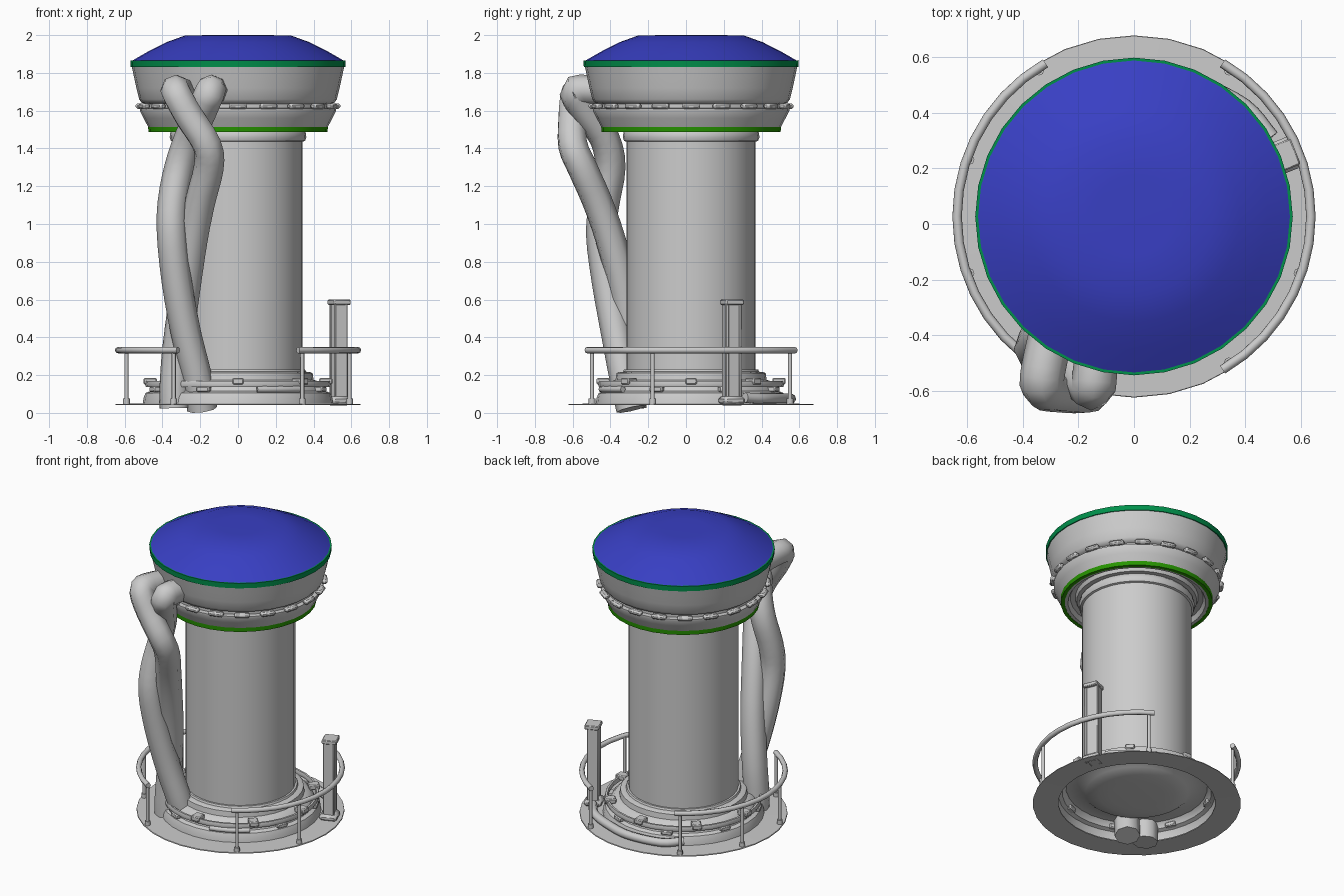
import bpy, bmesh, math
from mathutils import Vector, Matrix

if "Cube" in bpy.data.objects:
    bpy.data.objects.remove(bpy.data.objects["Cube"])

CY = 0.027      # y of the tower axis
SEG = 32


def material(name, rgb):
    m = bpy.data.materials.new(name)
    m.diffuse_color = (*rgb, 1)
    m.use_nodes = True
    m.node_tree.nodes["Principled BSDF"].inputs["Base Color"].default_value = m.diffuse_color
    return m


blue = material("blue", (0.04, 0.05, 0.55))
green_dark = material("green_upper", (0.0, 0.28, 0.07))
green_light = material("green_lower", (0.02, 0.3, 0.0))


def finish(name, bm, mat=None, angle=38):
    bmesh.ops.recalc_face_normals(bm, faces=bm.faces)
    me = bpy.data.meshes.new(name)
    bm.to_mesh(me)
    bm.free()
    ob = bpy.data.objects.new(name, me)
    bpy.context.collection.objects.link(ob)
    if mat:
        me.materials.append(mat)
    bpy.ops.object.select_all(action='DESELECT')
    ob.select_set(True)
    bpy.context.view_layer.objects.active = ob
    bpy.ops.object.shade_smooth_by_angle(angle=math.radians(angle))
    return ob


def lathe(name, profile, mat=None, closed=False):
    """Spin an (r, z) profile about the tower axis."""
    bm = bmesh.new()
    vs = [bm.verts.new((r, 0, z)) for r, z in profile]
    es = [bm.edges.new(p) for p in zip(vs, vs[1:])]
    if closed:
        es.append(bm.edges.new((vs[-1], vs[0])))
    bmesh.ops.spin(bm, geom=vs + es, cent=(0, 0, 0), axis=(0, 0, 1),
                   angle=2 * math.pi, steps=SEG, use_duplicate=False)
    bmesh.ops.remove_doubles(bm, verts=bm.verts, dist=1e-4)
    bmesh.ops.translate(bm, verts=bm.verts, vec=(0, CY, 0))
    return finish(name, bm, mat)


def polar(r, deg, z):
    a = math.radians(deg)
    return Vector((r * math.cos(a), CY + r * math.sin(a), z))


def tube(name, pts, radius, sides=8):
    """Sweep a capped round section along a list of points."""
    bm = bmesh.new()
    rings, up = [], None
    for i, p in enumerate(pts):
        t = (pts[min(i + 1, len(pts) - 1)] - pts[max(i - 1, 0)]).normalized()
        up = t.orthogonal() if up is None else up - t * up.dot(t)
        up.normalize()
        side = t.cross(up)
        rings.append([bm.verts.new(p + radius * (up * math.cos(2 * math.pi * k / sides)
                                                 + side * math.sin(2 * math.pi * k / sides)))
                      for k in range(sides)])
    for a, b in zip(rings, rings[1:]):
        for k in range(sides):
            n = (k + 1) % sides
            bm.faces.new((a[k], a[n], b[n], b[k]))
    bm.faces.new(rings[0])
    bm.faces.new(rings[-1])
    return finish(name, bm, angle=50)


def arc(r, z, a0, a1, n):
    return [polar(r, a0 + (a1 - a0) * i / n, z) for i in range(n + 1)]


def smooth_path(pts, n=4):
    """Catmull-Rom through the points."""
    P = [Vector(p) for p in pts]
    P = [2 * P[0] - P[1]] + P + [2 * P[-1] - P[-2]]
    out = []
    for a, b, c, d in zip(P, P[1:], P[2:], P[3:]):
        for i in range(n):
            t = i / n
            out.append(0.5 * (2 * b + (c - a) * t + (2 * a - 5 * b + 4 * c - d) * t * t
                              + (3 * b - a - 3 * c + d) * t ** 3))
    return out + [P[-2]]


def blocks(name, r, z, size, angles, bevel=0.006):
    """Bevelled boxes (radial, tangential, height) around the axis."""
    bm = bmesh.new()
    for a in angles:
        bmesh.ops.create_cube(bm, size=1, matrix=Matrix.Translation(polar(r, a, z))
                              @ Matrix.Rotation(math.radians(a), 4, 'Z')
                              @ Matrix.Diagonal((*size, 1)))
    bmesh.ops.bevel(bm, geom=bm.edges[:], offset=bevel, segments=1, affect='EDGES')
    return finish(name, bm)


# Head: dome, two coloured bands, bowl and lower skirt
lathe("dome", [(0.565, 1.862), (0.48, 1.911), (0.38, 1.962), (0.28, 1.998), (0.14, 2.0), (0, 2.0)], blue)
lathe("upper_band", [(0.54, 1.83), (0.568, 1.83), (0.57, 1.865), (0.54, 1.865)], green_dark, True)
lathe("head_bowl", [(0.562, 1.832), (0.551, 1.78), (0.538, 1.72), (0.523, 1.66), (0.51, 1.642),
                    (0.49, 1.636), (0.49, 1.614), (0.52, 1.612), (0.52, 1.60), (0.50, 1.56),
                    (0.475, 1.513)])
lathe("lower_band", [(0.45, 1.486), (0.474, 1.486), (0.476, 1.516), (0.45, 1.516)], green_light, True)
lathe("head_underside", [(0.455, 1.488), (0.43, 1.49), (0.415, 1.52), (0.385, 1.525), (0.375, 1.50),
                         (0.34, 1.50)])
blocks("head_studs", 0.522, 1.624, (0.04, 0.095, 0.03), [18 * i for i in range(20)], 0.01)

# Column with its neck collar
lathe("column", [(0.342, 0.18), (0.342, 1.46)])
lathe("neck_collar", [(0.34, 1.435), (0.355, 1.44), (0.362, 1.46), (0.358, 1.485), (0.34, 1.505)])

# Base: floor plate, stepped plinth and recessed underside
lathe("floor_plate", [(0.49, 0.05), (0.648, 0.047), (0.65, 0.041), (0.49, 0.044)], closed=True)
lathe("plinth", [(0.505, 0.046), (0.50, 0.08), (0.49, 0.105), (0.465, 0.115), (0.46, 0.13),
                 (0.43, 0.165), (0.40, 0.175), (0.395, 0.21), (0.385, 0.215), (0.36, 0.218),
                 (0.355, 0.23), (0.34, 0.23)])
lathe("underside_bowl", [(0.44, 0.15), (0.36, 0.15), (0.32, 0.12), (0.24, 0.104), (0.165, 0.10), (0, 0.10)])
lathe("plinth_ring", [(0.475, 0.138), (0.488, 0.138), (0.493, 0.153), (0.488, 0.17), (0.475, 0.17),
                      (0.47, 0.153)], closed=True)
blocks("ring_clips", 0.465, 0.168, (0.07, 0.06, 0.035), [45 * i for i in range(8)])
blocks("ring_feet", 0.47, 0.125, (0.05, 0.07, 0.03), [22.5 + 45 * i for i in range(8)])
tube("front_hose", arc(0.485, 0.125, -78, -48, 6), 0.017)

# Guard rails with footed posts on both sides
for side, mid in (("right", 0), ("left", 180)):
    tube(side + "_rail", arc(0.635, 0.332, mid - 60, mid + 60, 14), 0.017)
    for i, d in enumerate((-57, -19, 19, 57)):
        if side == "right" and d == 19:
            continue            # the control pillar stands here
        tube(f"{side}_post_{i}", [polar(0.625, mid + d, z) for z in (0.045, 0.332)], 0.011)
        tube(f"{side}_post_foot_{i}", [polar(0.625, mid + d, z) for z in (0.045, 0.075)], 0.018)

# Control pillar: channel with two flanges, cap, foot, and a hose to the plinth
PA = 22
blocks("pillar_back", 0.595, 0.31, (0.02, 0.07, 0.54), [PA], 0.004)
for n, off in (("a", -3.6), ("b", 3.6)):
    blocks("pillar_flange_" + n, 0.575, 0.31, (0.07, 0.018, 0.54), [PA + off], 0.004)
blocks("pillar_cap", 0.578, 0.585, (0.095, 0.10, 0.028), [PA], 0.005)
blocks("pillar_foot", 0.572, 0.065, (0.11, 0.12, 0.045), [PA], 0.015)
tube("pillar_hose", smooth_path([polar(0.57, 30, 0.08), polar(0.56, 45, 0.075),
                                 polar(0.53, 65, 0.075), polar(0.53, 85, 0.075),
                                 polar(0.53, 110, 0.075), polar(0.50, 125, 0.08)]), 0.028)

# Two twisted pipes from the floor to the head
pipe_a = [(-0.29, -0.36, 1.69), (-0.325, -0.52, 1.71), (-0.325, -0.585, 1.69), (-0.26, -0.60, 1.57),
          (-0.165, -0.60, 1.42), (-0.155, -0.55, 1.30), (-0.20, -0.47, 1.12), (-0.24, -0.40, 0.92),
          (-0.28, -0.33, 0.65), (-0.32, -0.29, 0.35), (-0.335, -0.29, 0.15), (-0.335, -0.29, 0.025)]
pipe_b = [(-0.12, -0.36, 1.70), (-0.14, -0.53, 1.71), (-0.15, -0.59, 1.695), (-0.20, -0.52, 1.58),
          (-0.26, -0.43, 1.45), (-0.31, -0.40, 1.30), (-0.345, -0.43, 1.12), (-0.35, -0.45, 0.95),
          (-0.325, -0.42, 0.70), (-0.275, -0.37, 0.42), (-0.215, -0.325, 0.18), (-0.19, -0.29, 0.02)]
tube("pipe_a", smooth_path(pipe_a, 3), 0.08)
tube("pipe_b", smooth_path(pipe_b, 3), 0.08)
